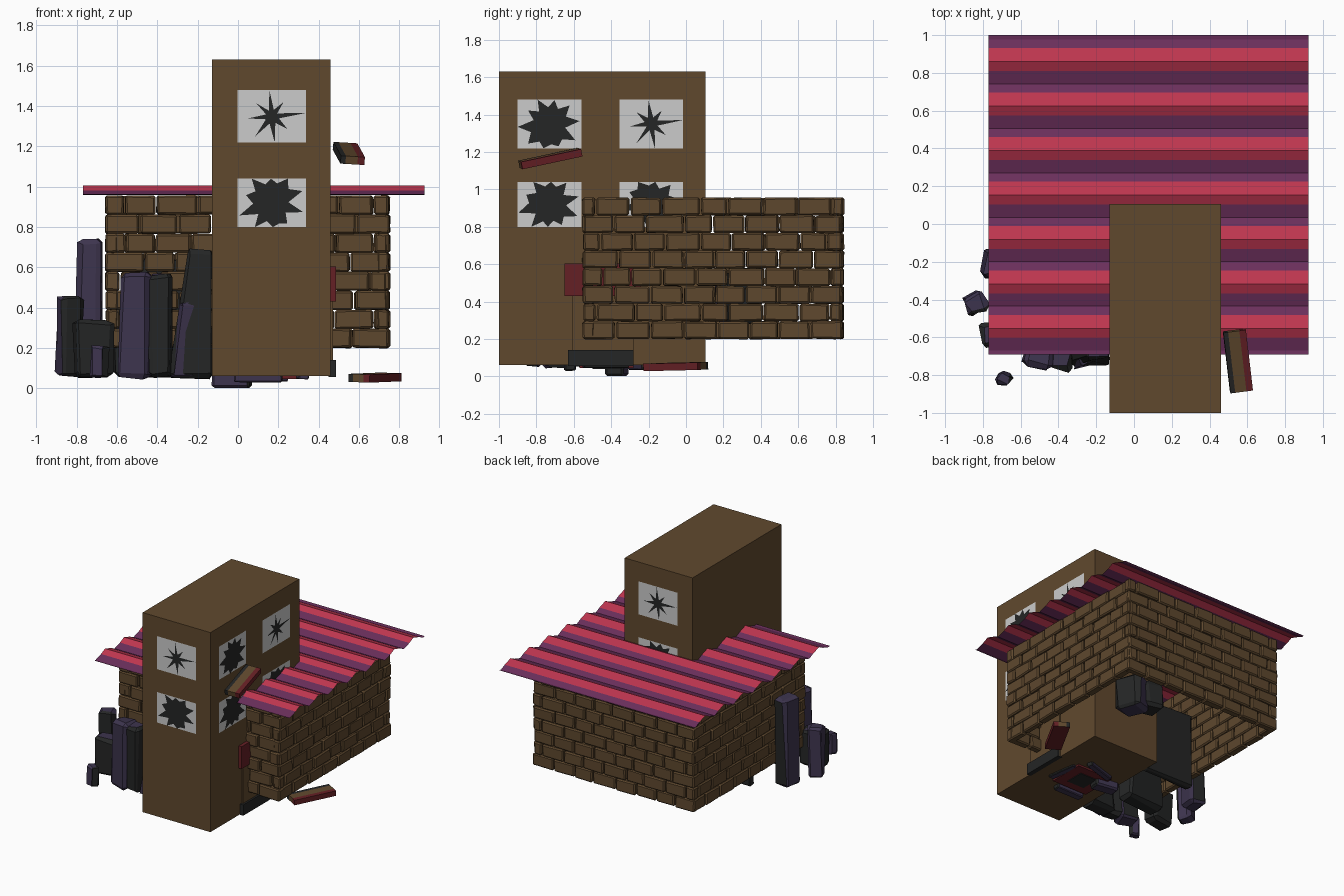
import bpy, bmesh, math, random
from mathutils import Vector, Matrix

if "Cube" in bpy.data.objects:
    bpy.data.objects.remove(bpy.data.objects["Cube"])

random.seed(4)


def mat(name, r, g, b):
    m = bpy.data.materials.new(name)
    m.diffuse_color = (r, g, b, 1)
    m.use_nodes = True
    m.node_tree.nodes["Principled BSDF"].inputs["Base Color"].default_value = m.diffuse_color
    return m


BROWN = mat("brown_wall", .118, .066, .027)
BRICK = mat("brick_brown", .112, .064, .027)
GLASS = mat("pale_glass", .60, .60, .60)
DARK = mat("charcoal", .018, .019, .019)
PURPLE = mat("slate_purple", .046, .034, .075)
RED = mat("dark_red", .13, .014, .018)
CRIMSON = mat("roof_crimson", .52, .037, .08)
PLUM = mat("roof_plum", .145, .028, .105)


def finish(bm, name, mats):
    me = bpy.data.meshes.new(name)
    bm.to_mesh(me)
    bm.free()
    for m in mats:
        me.materials.append(m)
    ob = bpy.data.objects.new(name, me)
    bpy.context.collection.objects.link(ob)
    return ob


def add_box(bm, lo, hi):
    lo, hi = Vector(lo), Vector(hi)
    size = hi - lo
    M = Matrix.Translation((lo + hi) / 2) @ Matrix.Diagonal((*size, 1))
    return bmesh.ops.create_cube(bm, size=1, matrix=M)["verts"]


def box(name, lo, hi, m):
    bm = bmesh.new()
    add_box(bm, lo, hi)
    return finish(bm, name, [m])


# Tower
box("tower", (-.13, -1, .06), (.46, .105, 1.63), BROWN)

# Broken windows: pale plate with a dark hole drawn as a spiky fan
STAR = [.17, .09, .13, .10, .12, .13, .15, .10]
HOLE = [.17, .15, .13, .17, .14, .18, .16, .15, .13, .17]


def window(name, centre, u, n, spikes, inner, stretch=1.0):
    c, u, n = Vector(centre), Vector(u), Vector(n)
    up = Vector((0, 0, 1))
    hw, hh = .17, .13 if centre[2] > 1.2 else .12
    bm = bmesh.new()
    bm.faces.new([bm.verts.new(c + n * .003 + u * a * hw + up * b * hh)
                  for a, b in ((-1, -1), (1, -1), (1, 1), (-1, 1))])
    ring, count = [], len(spikes) * 2
    turn = random.uniform(0, .4)
    for i in range(count):
        r = inner * random.uniform(.85, 1.15) if i % 2 else spikes[i // 2]
        a = turn + i * math.tau / count
        x = max(-hw, min(hw, r * math.cos(a) * stretch))
        z = max(-hh, min(hh, r * math.sin(a)))
        ring.append(bm.verts.new(c + n * .006 + u * x + up * z))
    mid = bm.verts.new(c + n * .006)
    for i in range(count):
        bm.faces.new((mid, ring[i], ring[(i + 1) % count])).material_index = 1
    finish(bm, name, [GLASS, DARK])


for level, z in (("upper", 1.35), ("lower", .92)):
    up_row = level == "upper"
    star, hole = (STAR, .034, 1), (HOLE, .1, .95)
    window(level + "_front_window", (.168, -1, z), (1, 0, 0), (0, -1, 0), *(star if up_row else hole))
    window(level + "_side_window_front", (.46, -.73, z), (0, 1, 0), (1, 0, 0), *hole)
    window(level + "_side_window_back", (.46, -.185, z), (0, 1, 0), (1, 0, 0), *(star if up_row else hole))
    window(level + "_back_window", (.168, .105, z), (-1, 0, 0), (0, 1, 0), *(star if up_row else hole))

# Side door with a red crossboard and a dark sill
box("side_door", (.45, -.61, .06), (.472, -.28, .58), BROWN)
box("door_board", (.45, -.65, .43), (.487, -.24, .605), RED)
box("door_sill", (.45, -.63, .055), (.487, -.28, .14), DARK)


# Brick walls: open ring of single bricks, alternate rows shifted
def brick_wall(name, start, end, fixed, along_x, outward):
    bm = bmesh.new()
    rows, z0, rh, length = 8, .20, .0945, .176
    for r in range(rows):
        cuts = [start]
        p = start + length * (.5 if r % 2 else 1)
        while p < end - .04:
            cuts.append(p + random.uniform(-.02, .02))
            p += length
        cuts.append(end - random.uniform(0, .015))
        for a, b in zip(cuts, cuts[1:]):
            if along_x and outward < 0 and a > -.12 and b < .45:
                continue  # swallowed by the tower
            f = fixed - outward * random.uniform(0, .012)
            g = fixed - outward * .065
            lo_f, hi_f = min(f, g), max(f, g)
            a2, b2 = a + .004, b - .004
            za, zb = z0 + r * rh + .0005, z0 + (r + 1) * rh - .0005
            if along_x:
                vs = add_box(bm, (a2, lo_f, za), (b2, hi_f, zb))
            else:
                vs = add_box(bm, (lo_f, a2, za), (hi_f, b2, zb))
            for v in vs:
                v.co += Vector([random.uniform(-.003, .003) for _ in range(3)])
    ob = finish(bm, name, [BRICK])
    bev = ob.modifiers.new("worn_edges", "BEVEL")
    bev.width, bev.segments = .009, 1


brick_wall("front_brick_wall", -.66, .752, -.555, True, -1)
brick_wall("back_brick_wall", -.66, .752, .845, True, 1)
brick_wall("left_brick_wall", -.552, .842, -.66, False, -1)
brick_wall("right_brick_wall", -.552, .842, .755, False, 1)

# Corrugated roof: single thin sheet, crimson ridges and plum valleys
profile = [(-.69, .963)]
for k in range(7):
    ridge = -.553 + .2355 * k
    for d, z in ((-.1178, .96), (-.05, .981), (0, 1.005), (.072, .981)):
        profile.append((ridge + d, z))
profile += [(.978, .96), (1.0, .963)]
bm = bmesh.new()
pairs = [[bm.verts.new((x, y, z)) for x in (-.77, .925)] for y, z in profile]
for (a, b), (c, d) in zip(pairs, pairs[1:]):
    f = bm.faces.new((a, b, d, c))
    f.material_index = 0 if f.calc_center_median().z > .981 else 1
finish(bm, "corrugated_roof", [CRIMSON, PLUM])


# Loose planks: dark, brown and red strips along their length
def plank(name, loc, rot):
    bm = bmesh.new()
    add_box(bm, (-.06, -.165, -.02), (.06, .165, .02))
    for x in (-.035, .025):
        geom = bm.verts[:] + bm.edges[:] + bm.faces[:]
        bmesh.ops.bisect_plane(bm, geom=geom, plane_co=(x, 0, 0), plane_no=(1, 0, 0))
    for f in bm.faces:
        x = f.calc_center_median().x
        f.material_index = 0 if x < -.035 else 1 if x < .025 else 2
        if f.normal.z < -.5:
            f.material_index = 2
    ob = finish(bm, name, [DARK, BROWN, RED])
    ob.location, ob.rotation_euler = loc, rot


plank("hanging_plank", (.55, -.725, 1.165), (.21, .06, .13))
plank("fallen_plank", (.68, -.055, .053), (.02, .03, -.5))


# Rubble slabs: chipped boxes, purple with charcoal on the faces turned one way
def slab(name, centre, size, z0, z1, yaw=0, lean=(0, 0), taper=1.0, dark="x", jit=.012):
    bm = bmesh.new()
    add_box(bm, (-size[0] / 2, -size[1] / 2, 0), (size[0] / 2, size[1] / 2, z1 - z0))
    bmesh.ops.bevel(bm, geom=bm.edges[:], offset=min(min(size), z1 - z0) * .16,
                    segments=1, affect="EDGES")
    bm.normal_update()
    for f in bm.faces:
        n = f.normal
        f.material_index = {"x": n.x > .3, "all": abs(n.z) < .9 or n.z < 0,
                            "none": n.y > .8, "front": n.y < -.3}[dark]
    for v in bm.verts:
        t = v.co.z / (z1 - z0)
        v.co.x = v.co.x * (1 + (taper - 1) * t) + lean[0] * t
        v.co.y += lean[1] * t
        v.co += Vector((random.uniform(-jit, jit), random.uniform(-jit, jit), random.uniform(-jit, jit) * .6))
    ob = finish(bm, name, [PURPLE, DARK])
    ob.location, ob.rotation_euler = (*centre, z0), (0, 0, yaw)


slab("rubble_outer", (-.84, -.42), (.11, .11), .06, .46, .5, dark="front")
slab("rubble_tall", (-.745, -.21), (.13, .15), .055, .74, -.15, (.02, 0), .85, "none")
slab("rubble_low", (-.72, -.58), (.18, .13), .055, .34, .15, dark="all")
slab("rubble_small", (-.69, -.82), (.075, .065), .05, .21, -.4)
slab("rubble_front", (-.51, -.69), (.16, .13), .05, .57, -.2, (.01, 0), .95, "none")
slab("rubble_front_dark", (-.385, -.71), (.12, .12), .055, .565, -.15, dark="all")
slab("rubble_by_tower", (-.235, -.68), (.23, .13), .05, .69, 0, (.05, .03), .5, "all")
slab("rubble_by_tower_chip", (-.28, -.73), (.10, .05), .06, .42, .2, (.04, 0), .8, "none")
slab("rubble_behind", (-.45, -.46), (.34, .14), .06, .4, .1, dark="all")
slab("inner_panel", (-.34, -.03), (.42, .06), .055, .64, 0, dark="all")
slab("inner_block", (.24, .27), (.17, .2), .28, .55, .3, dark="x")
slab("inner_block_dark", (.10, .30), (.15, .18), .32, .52, -.2, dark="all")

# Debris poking out below the tower
box("floor_plate", (-.02, -.57, .045), (.29, -.28, .065), RED)
box("floor_plate_centre", (.06, -.5, .04), (.21, -.35, .05), DARK)
for i, (x, y, w, d, z) in enumerate(((-.03, -.37, .19, .1, .002), (.1, -.62, .24, .06, .03),
                                     (.31, -.43, .05, .24, .045), (.12, -.25, .26, .05, .035))):
    slab(f"floor_shard_{i}", (x, y), (w, d), z, .075, .15 * (i - 1), dark="x", jit=.002)
